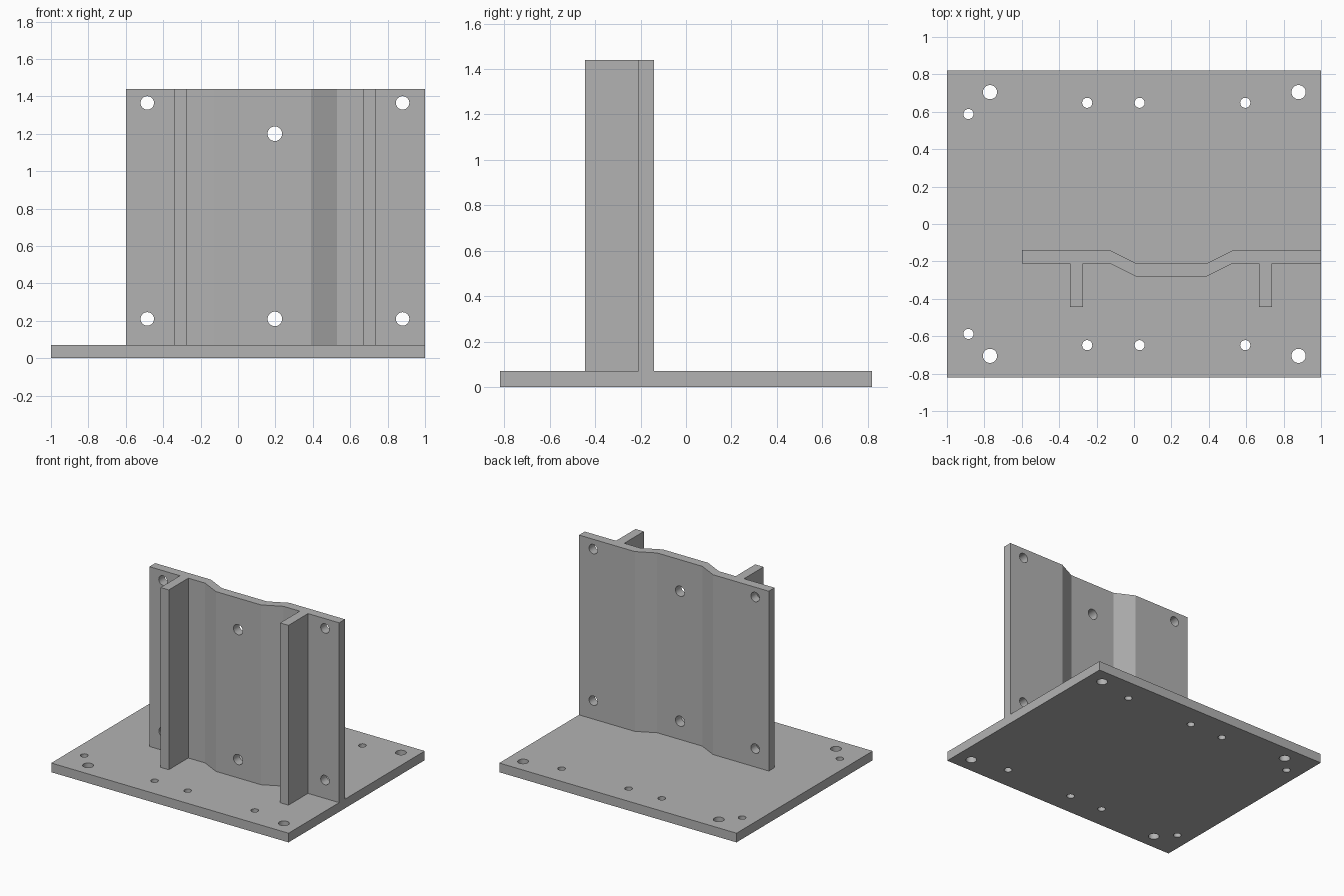
import bpy
import bmesh
import math
from mathutils import Matrix, Vector

cube = bpy.data.objects.get("Cube")
if cube:
    bpy.data.objects.remove(cube, do_unlink=True)

THICK = 0.07
TOP = 1.44

steel = bpy.data.materials.new("plain_grey")
steel.use_nodes = True
grey = (0.45, 0.45, 0.45, 1)
steel.diffuse_color = grey
steel.node_tree.nodes["Principled BSDF"].inputs["Base Color"].default_value = grey


def extrude(name, outline, low, high):
    """Solid made by raising a plan outline from low to high."""
    bm = bmesh.new()
    face = bm.faces.new([bm.verts.new((x, y, low)) for x, y in outline])
    raised = bmesh.ops.extrude_face_region(bm, geom=[face])["geom"]
    verts = [v for v in raised if isinstance(v, bmesh.types.BMVert)]
    bmesh.ops.translate(bm, verts=verts, vec=(0, 0, high - low))
    bmesh.ops.recalc_face_normals(bm, faces=bm.faces)
    mesh = bpy.data.meshes.new(name)
    bm.to_mesh(mesh)
    bm.free()
    mesh.materials.append(steel)
    obj = bpy.data.objects.new(name, mesh)
    bpy.context.collection.objects.link(obj)
    return obj


def box(name, x0, x1, y0, y1, low, high):
    return extrude(name, [(x0, y0), (x1, y0), (x1, y1), (x0, y1)], low, high)


def drill(obj, holes, axis):
    """Cut round holes, given as (centre, radius), through obj."""
    bm = bmesh.new()
    turn = Vector((0, 0, 1)).rotation_difference(Vector(axis)).to_matrix().to_4x4()
    for centre, radius in holes:
        bmesh.ops.create_cone(bm, cap_ends=True, segments=32, radius1=radius,
                              radius2=radius, depth=0.4,
                              matrix=Matrix.Translation(centre) @ turn)
    mesh = bpy.data.meshes.new(obj.name + "_drill")
    bm.to_mesh(mesh)
    bm.free()
    mesh.materials.append(steel)
    cutter = bpy.data.objects.new(mesh.name, mesh)
    bpy.context.collection.objects.link(cutter)
    mod = obj.modifiers.new("holes", 'BOOLEAN')
    mod.operation = 'DIFFERENCE'
    mod.solver = 'EXACT'
    mod.object = cutter
    bpy.ops.object.select_all(action='DESELECT')
    obj.select_set(True)
    bpy.context.view_layer.objects.active = obj
    bpy.ops.object.modifier_apply(modifier=mod.name)
    bpy.data.objects.remove(cutter, do_unlink=True)
    bpy.ops.object.shade_smooth_by_angle(angle=math.radians(20))


# Base plate with large corner holes and small rows of holes
base = box("base_plate", -1, 1, -0.82, 0.82, 0, THICK)
base_holes = []
for side in (-1, 1):
    base_holes += [((x, side * 0.705, 0), 0.038) for x in (-0.77, 0.88)]
    base_holes += [((x, side * 0.648, 0), 0.027) for x in (-0.25, 0.03, 0.595)]
    base_holes.append(((-0.885, side * 0.588, 0), 0.027))
drill(base, base_holes, (0, 0, 1))

# Upright plate with a shallow channel pressed towards the front
back = [(-0.6, -0.14), (-0.13, -0.14), (0.01, -0.21),
        (0.39, -0.21), (0.53, -0.14), (1, -0.14)]
front = [(x, y - THICK) for x, y in back]
wall = extrude("upright_plate", back + front[::-1], THICK, TOP)
wall_holes = [((x, -0.2, z), 0.036) for x in (-0.485, 0.88) for z in (0.21, 1.365)]
wall_holes += [((0.197, -0.2, z), 0.039) for z in (0.21, 1.2)]
drill(wall, wall_holes, (0, 1, 0))

# Stiffening ribs on the front of the upright
for name, x in (("right_rib", -0.342), ("left_rib", 0.667)):
    box(name, x, x + THICK, -0.445, -0.21, THICK, TOP)
